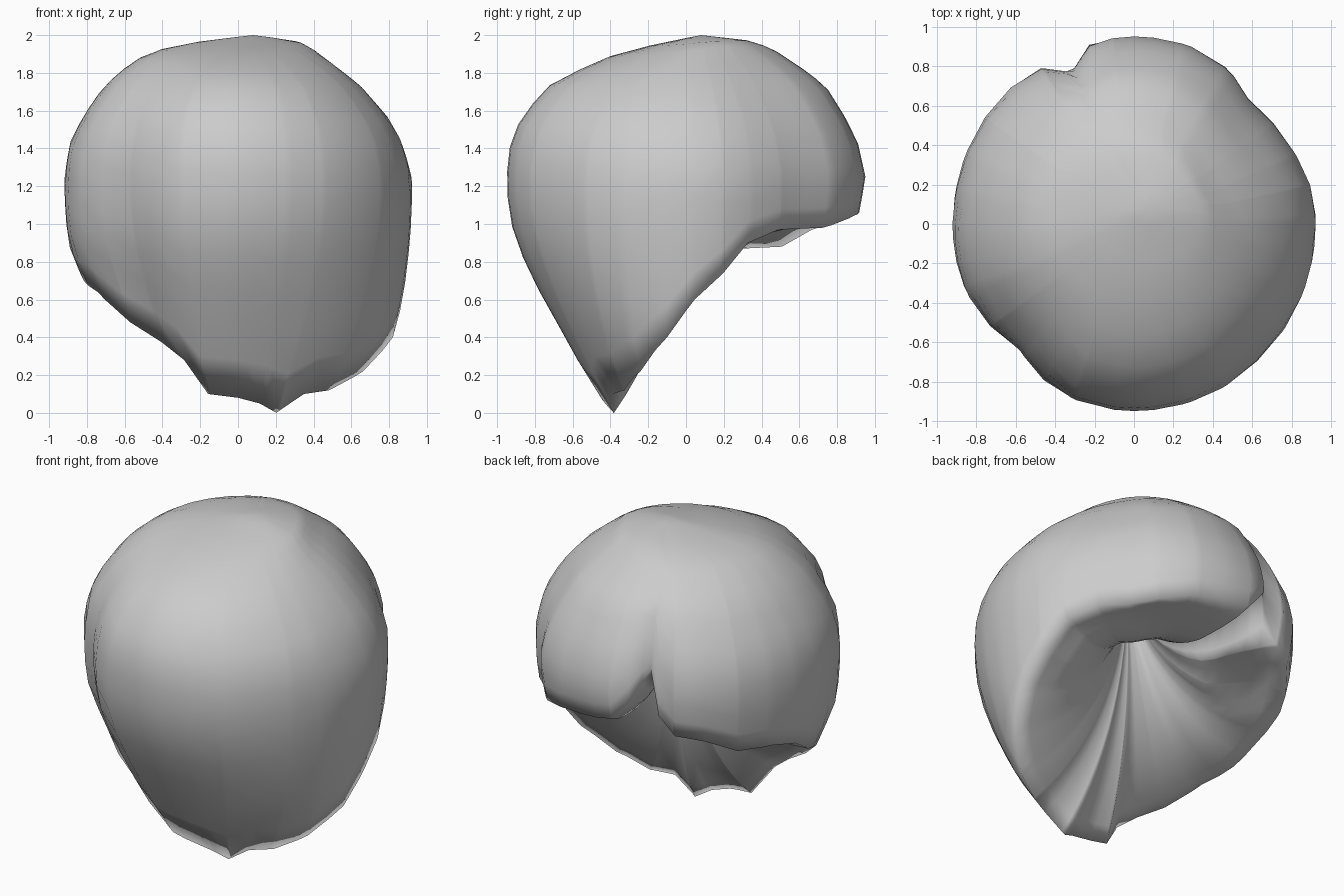
import bpy, bmesh, math
from mathutils import Vector

if "Cube" in bpy.data.objects:
    bpy.data.objects.remove(bpy.data.objects["Cube"])

# Horizontal sections: z, reach to -y, +y, -x, +x
SECTIONS = [
    (0.0, .41, .60, .50, .56), (0.1, .46, .60, .52, .65), (0.2, .53, .65, .58, .73),
    (0.4, .64, .70, .72, .83), (0.65, .78, .78, .80, .88), (0.9, .90, .87, .90, .91),
    (1.07, .94, .92, .915, .92), (1.25, .95, .95, .92, .92), (1.43, .93, .91, .89, .87),
    (1.57, .87, .84, .82, .79), (1.73, .73, .74, .71, .65), (1.85, .50, .58, .57, .50),
    (1.92, .32, .46, .45, .39), (1.97, .13, .29, .24, .26), (2.0, 0, 0, 0, 0)]
# Lower rim: angle from the front (towards +x), height
RIM = [(0, .08), (15, .05), (28, 0), (42, .1), (56, .12), (70, .22), (83, .40), (93, .60),
       (103, .74), (112, .90), (125, .97), (146, .98), (165, 1.04), (180, 1.06),
       (187, 1.08), (194, 1.22), (201, 1.40), (204, 1.10), (211, 1.0), (222, .97),
       (235, .88), (250, .87), (262, .82), (275, .70), (290, .64), (305, .48),
       (320, .36), (330, .28), (340, .10), (360, .08)]
# Soft grooves between locks: angle, half width, depth
GROOVES = [(128, 34, .06), (137, 12, .03), (203, 11, .10), (316, 32, .05), (316, 12, .03)]
# Side profile of the underside: y, z
UNDER = [(-.4, 0), (-.2, .22), (.05, .60), (.3, .90), (.5, .97), (.95, 1.05)]


def interp(table, v):
    for a, b in zip(table, table[1:]):
        if v <= b[0]:
            t = max(0, (v - a[0]) / (b[0] - a[0]))
            return [p + (q - p) * t for p, q in zip(a[1:], b[1:])]
    return list(table[-1][1:])


def shell_point(deg, z):
    yf, yb, xl, xr = interp(SECTIONS, z)
    a = math.radians(deg)
    dx, dy = math.sin(a), -math.cos(a)
    rx = xr if dx > 0 else xl
    ry = yb if dy > 0 else yf
    r = 1 / math.sqrt((dx / rx) ** 2 + (dy / ry) ** 2) if min(rx, ry) > 0 else 0
    for g, w, d in GROOVES:
        fade = (2 - z) / .3 if w > 20 else (1.9 - z) / .6
        u = max(0, 1 - abs(deg - g) / w)
        r *= 1 - d * max(0, min(1, fade)) * u * u * (3 - 2 * u)
    shift = .08 * max(0, (z - 1.9) / .1)
    return Vector((dx * r + shift, dy * r + shift, z))


OPENING = Vector((.05, .12, .69))      # middle of the underside
INNER_TOP = Vector((.05, .0, 1.45))    # top of the hollow


def column(deg):
    """Outer shell down to the rim, broad lip inwards, rounding up into the hollow."""
    zr = interp(RIM, deg)[0]
    pts = [shell_point(deg, 2 - (2 - zr) * (i / 16) ** 1.7) for i in range(1, 17)]
    rim = pts[-1]
    q = rim.lerp(OPENING, .75)
    for i in range(1, 12):
        t = i / 12
        p = rim * (1 - t) ** 2 + q * 2 * t * (1 - t) + INNER_TOP * t * t
        p.z = max(p.z, interp(UNDER, p.y)[0] + .01 * min(1, 3 * t))
        pts.append(p)
    return pts


# Thick domed hair, hollow and open below, long at the nape with a parted fringe
angles = sorted({a for a, _ in RIM[:-1]} | set(range(6, 360, 12)))
bm = bmesh.new()
pole = bm.verts.new((.08, .08, 2.0))
inner_pole = bm.verts.new(INNER_TOP)
cols = [[bm.verts.new(p) for p in column(deg)] for deg in angles]
for k, c in enumerate(cols):
    n = cols[(k + 1) % len(cols)]
    bm.faces.new((pole, c[0], n[0]))
    for i in range(len(c) - 1):
        bm.faces.new((c[i], c[i + 1], n[i + 1], n[i]))
    bm.faces.new((c[-1], inner_pole, n[-1]))
for f in bm.faces:
    f.smooth = True
mesh = bpy.data.meshes.new("hair_shell")
bm.to_mesh(mesh)
bm.free()
hair = bpy.data.objects.new("hair_shell", mesh)
bpy.context.collection.objects.link(hair)
